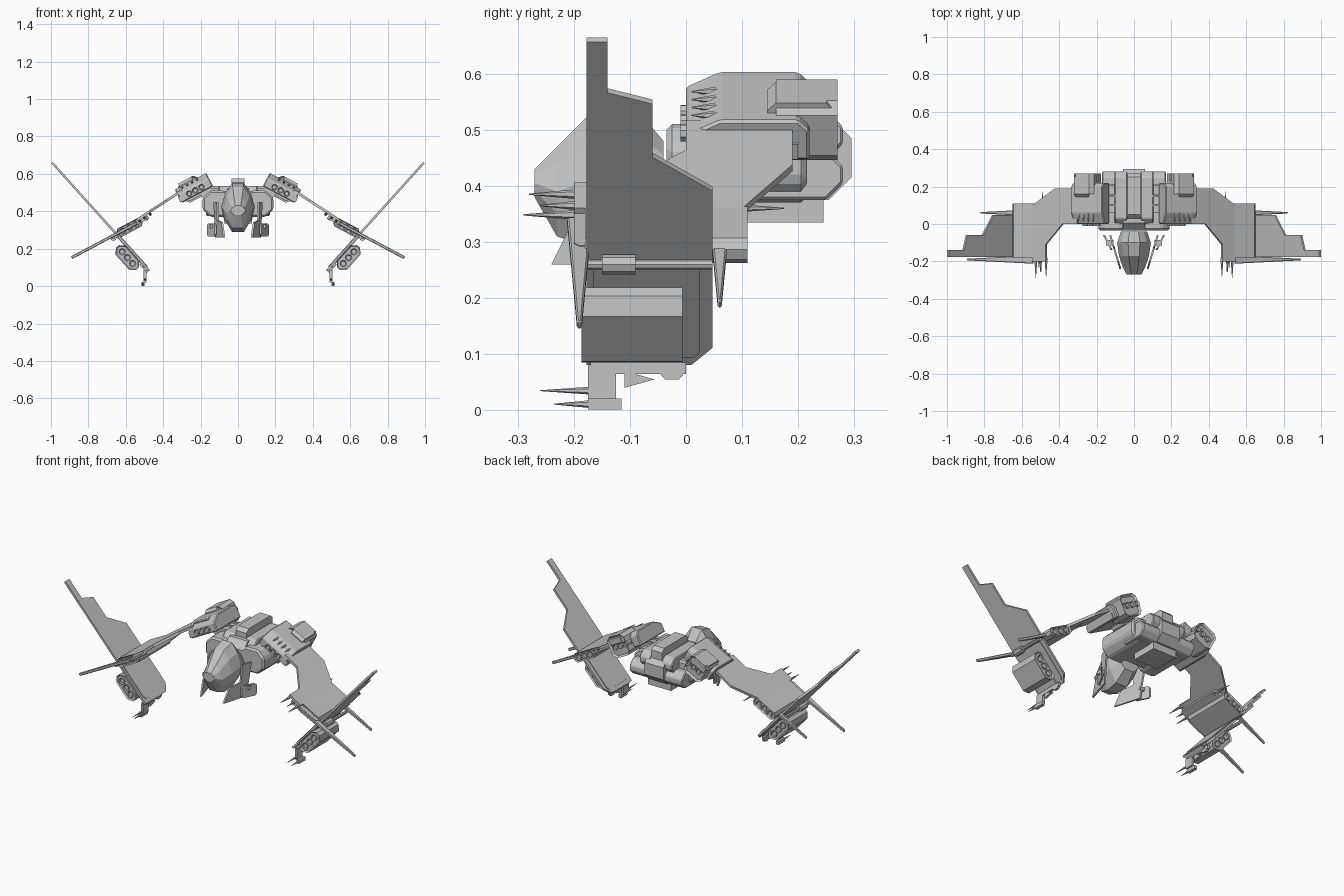
import bpy, bmesh, math
from mathutils import Matrix, Vector

default_cube = bpy.data.objects.get("Cube")
if default_cube:
    bpy.data.objects.remove(default_cube, do_unlink=True)

hull_grey = bpy.data.materials.new("hull_grey")
hull_grey.use_nodes = True
hull_grey.diffuse_color = (0.55, 0.55, 0.55, 1)
shader = hull_grey.node_tree.nodes["Principled BSDF"]
shader.inputs["Base Color"].default_value = hull_grey.diffuse_color

X, Y, Z = Vector((1, 0, 0)), Vector((0, 1, 0)), Vector((0, 0, 1))


def finish(name, bm, paired):
    """Turn a bmesh into a flat-shaded object, mirrored across x if paired."""
    bmesh.ops.recalc_face_normals(bm, faces=bm.faces)
    mesh = bpy.data.meshes.new(name)
    bm.to_mesh(mesh)
    bm.free()
    mesh.materials.append(hull_grey)
    part = bpy.data.objects.new(name, mesh)
    bpy.context.scene.collection.objects.link(part)
    if paired:
        mirror = part.modifiers.new("both_sides", "MIRROR")
        mirror.use_mirror_merge = False


def axes(across, up, along, origin=(0, 0, 0)):
    """Working axes: outlines lie in across/up and are extruded along."""
    return Matrix(list(zip(across, up, along, origin)) + [(0, 0, 0, 1)])


def skin(bm, rings):
    """Join rings of points with side faces and close both ends."""
    rings = [[bm.verts.new(point) for point in ring] for ring in rings]
    for ring, following in zip(rings, rings[1:]):
        for i in range(len(ring)):
            bm.faces.new((ring[i - 1], ring[i], following[i], following[i - 1]))
    ends = [bm.faces.new(rings[0]), bm.faces.new(rings[-1])]
    bmesh.ops.recalc_face_normals(bm, faces=bm.faces)
    return ends


def extrude(name, frame, outline, start, end, paired=True, bevel=0, recess=0):
    bm = bmesh.new()
    ends = skin(bm, [[frame @ Vector((a, b, t)) for a, b in outline] for t in (start, end)])
    if recess:
        bmesh.ops.inset_individual(bm, faces=ends, thickness=recess, depth=-recess)
    if bevel:
        bmesh.ops.bevel(bm, geom=bm.edges[:], offset=bevel, segments=1, affect="EDGES")
    finish(name, bm, paired)


def plate(name, frame, outline, thickness, **options):
    extrude(name, frame, outline, -thickness / 2, thickness / 2, **options)


def block(name, frame, centre, size, cut=0, **options):
    """Box given by centre and size, with the outline's corners cut off."""
    a, b, t = centre
    w, h, length = (s / 2 for s in size)
    outline = []
    for sx, sy in ((-1, -1), (1, -1), (1, 1), (-1, 1)):
        corner = [(a + sx * w, b + sy * (h - cut)), (a + sx * (w - cut), b + sy * h)]
        outline += (corner if sx == sy else corner[::-1]) if cut else corner[:1]
    extrude(name, frame, outline, t - length, t + length, **options)


def tube(name, frame, a, b, radius, start, end, recess=0):
    turns = [math.tau * i / 8 for i in range(8)]
    outline = [(a + radius * math.cos(t), b + radius * math.sin(t)) for t in turns]
    extrude(name, frame, outline, start, end, recess=recess)


def triple(name, frame, spacing, height, start, end):
    """Row of three open nozzles."""
    for i in (-1, 0, 1):
        tube(name, frame, i * spacing, height, spacing * 0.43, start, end, recess=0.005)


def spike(name, base, tip, radius=0.01):
    base, tip = Vector(base), Vector(tip)
    span = tip - base
    place = Matrix.Translation((base + tip) / 2) @ span.to_track_quat("Z", "Y").to_matrix().to_4x4()
    bm = bmesh.new()
    bmesh.ops.create_cone(bm, cap_ends=True, segments=6, radius1=radius, radius2=radius / 9,
                          depth=span.length, matrix=place)
    finish(name, bm, True)


def tilt(degrees):
    """Unit direction at an angle in the front plane, and its normal."""
    t = math.radians(degrees)
    return Vector((math.cos(t), 0, math.sin(t))), Vector((-math.sin(t), 0, math.cos(t)))


FRONT = axes(X, Z, Y)
SIDE = axes(Y, Z, X)

# Cockpit, faceted and blunt
half = [(0.35, 1), (0.75, 0.8), (1, 0.5), (0.85, 0.25), (0.4, 0)]
facets = half + [(-p, q) for p, q in reversed(half)]
stations = [(-0.27, 0.04, 0.38, 0.43), (-0.23, 0.06, 0.31, 0.47), (-0.17, 0.08, 0.29, 0.53),
            (-0.1, 0.09, 0.3, 0.55), (-0.04, 0.07, 0.36, 0.48)]
cockpit = bmesh.new()
skin(cockpit, [[(w * p, y, low + (high - low) * q) for p, q in facets] for y, w, low, high in stations])
finish("cockpit", cockpit, False)

# Fins hanging beside the cockpit, spreading towards the back
inner = axes(Y + 0.3 * X, Z, X, 0.145 * X)
plate("cheek_fin", inner, [(-0.24, 0.26), (-0.2, 0.34), (-0.13, 0.35), (-0.12, 0.45), (-0.06, 0.45),
                           (-0.08, 0.34), (-0.09, 0.26)], 0.01)
outer = axes(Y + 0.5 * X, Z, X, 0.19 * X)
block("outer_cheek_fin", outer, (-0.1, 0.3, 0), (0.08, 0.07, 0.01), cut=0.01)
block("cheek_link", FRONT, (0.13, 0.32, -0.1), (0.04, 0.02, 0.03))

# Torso: core, side lobes with engines, back humps, spine and belly
block("torso_core", SIDE, (0.13, 0.45, 0), (0.33, 0.15, 0.12), cut=0.04, paired=False)
block("side_lobe", FRONT, (0.11, 0.44, 0.09), (0.16, 0.14, 0.25), cut=0.04, bevel=0.01)
block("lobe_engine", SIDE, (0.19, 0.42, 0.11), (0.18, 0.09, 0.12), cut=0.03, bevel=0.005)
block("back_hump", SIDE, (0.14, 0.49, 0.07), (0.28, 0.09, 0.07), cut=0.03, bevel=0.005)
block("spine", SIDE, (0.15, 0.53, 0), (0.24, 0.09, 0.07), cut=0.02, paired=False)
block("belly", SIDE, (0.17, 0.37, 0), (0.15, 0.07, 0.15), paired=False)
for rib_y in (0.1, 0.15):
    block("back_rib", FRONT, (0.1, 0.51, rib_y), (0.12, 0.05, 0.01))

# Shoulder pods, tilted outwards, each with a thruster and launchers
OUT, UP = tilt(-28)
centre = Vector((0.235, 0, 0.525))
POD_SIDE = axes(Y, UP, OUT, centre)
POD_FRONT = axes(OUT, UP, Y, centre)
pod = [(0, -0.04), (0, 0.01), (0.06, 0.04), (0.2, 0.04), (0.22, 0.02), (0.22, -0.04)]
plate("shoulder_pod", POD_SIDE, pod, 0.19, bevel=0.005)
block("shoulder_side_plate", POD_SIDE, (0.1, -0.02, 0.09), (0.2, 0.03, 0.02))
block("shoulder_thruster", POD_FRONT, (0.015, 0, 0.215), (0.12, 0.12, 0.11), cut=0.02, recess=0.01)
block("thruster_cowl", POD_SIDE, (0.205, 0.03, 0.025), (0.12, 0.06, 0.08), cut=0.015)
triple("shoulder_nozzle", POD_FRONT, 0.037, 0, 0.23, 0.27)
triple("shoulder_launcher", POD_FRONT, 0.037, -0.015, -0.01, 0.03)
for i in range(4):
    across = 0.03 * i - 0.035
    spike("shoulder_fin", POD_FRONT @ Vector((across, 0.03, 0.06)), POD_FRONT @ Vector((across, 0.03, 0.01)))
block("shoulder_joint", FRONT, (0.14, 0.5, 0.11), (0.13, 0.05, 0.1), cut=0.015)

# Flat bent arm from the shoulder to the outer wings
ARM_DOWN, ARM_UP = tilt(-33)
ARM = axes(ARM_DOWN / ARM_DOWN.x, Y, ARM_UP, 0.705 * Z)
arm = [(0.3, 0), (0.38, 0), (0.47, -0.11), (0.47, -0.2), (0.54, -0.2), (0.54, 0.1), (0.42, 0.19), (0.3, 0.19)]
plate("arm", ARM, arm, 0.014)

# Lower wing blade with two long outer spikes and an engine pod
BLADE = axes(OUT / OUT.x, Y, UP, 0.625 * Z)
block("blade_plate", BLADE, (0.56, -0.06, 0), (0.16, 0.28, 0.02), cut=0.01)
for name, y, root, tip_x in (("front", -0.19, 0.022, 0.89), ("rear", 0.06, 0.018, 0.82)):
    tip = root / 5
    fin = [(0.54, y - root), (tip_x, y - tip), (tip_x, y + tip), (0.54, y + root)]
    plate(f"blade_{name}_spike", BLADE, fin, 0.016, bevel=0.003)
BLADE_POD = axes(OUT, UP, Y, (0.58, 0, 0.313))
block("blade_pod", BLADE_POD, (0, 0, -0.035), (0.15, 0.05, 0.29), cut=0.015, recess=0.006)
triple("blade_nozzle", BLADE_POD, 0.04, 0, -0.18, 0.11)

# Prongs on the arm's inner edge
for x, tip_y in ((0.47, -0.28), (0.5, -0.26), (0.525, -0.29)):
    z = 0.7 - 0.67 * x
    spike("arm_prong", (x, -0.18, z), (x, tip_y, z))
spike("arm_rear_prong", (0.49, 0.05, 0.36), (0.49, 0.175, 0.36))

# Tall stepped wing crossing the blade, with its engine pod
RISE, INWARD = tilt(48)
WING = axes(Y, RISE / RISE.z, -INWARD, 0.4 * X)
FORE, AFT, LOW = -0.177, 0.047, 0.085
tall = [(FORE, LOW), (0.01, LOW), (AFT, 0.115), (AFT, 0.395), (-0.06, 0.455), (-0.06, 0.55),
        (-0.14, 0.57), (-0.14, 0.66), (FORE, 0.66)]
plate("tall_wing", WING, tall, 0.012)
block("wing_root_panel", WING, (-0.07, 0.185, 0), (0.19, 0.17, 0.02), cut=0.012)
WING_POD = axes(RISE, -INWARD, Y, (0.56, 0, 0.18))
block("wing_pod", WING_POD, (0, 0.042, -0.096), (0.16, 0.074, 0.18), cut=0.026, recess=0.007)
triple("wing_nozzle", WING_POD, 0.042, 0.042, -0.186, -0.006)

# Hinge rod where the wings cross
tube("hinge_rod", FRONT, 0.665, 0.26, 0.009, FORE, AFT)
tube("hinge_collar", FRONT, 0.665, 0.26, 0.018, -0.15, -0.09)

# Clawed foot under the tall wing
block("foot_plate", SIDE, (-0.085, 0.075, 0.497), (0.17, 0.02, 0.014))
block("foot_heel", SIDE, (-0.025, 0.065, 0.497), (0.04, 0.02, 0.014), cut=0.008)
block("foot_shin", SIDE, (-0.15, 0.05, 0.497), (0.05, 0.06, 0.014))
block("foot_toe", SIDE, (-0.145, 0.011, 0.508), (0.06, 0.02, 0.018))
plate("foot_hook", axes(Y, Z, X, 0.497 * X), [(-0.11, 0.07), (-0.11, 0.04), (-0.056, 0.055)], 0.012)
block("foot_strut", WING_POD, (-0.1, 0.01, -0.09), (0.06, 0.02, 0.14))
for x, z, tip_y in ((0.497, 0.035, -0.26), (0.509, 0.011, -0.235)):
    spike("foot_prong", (x, -0.17, z), (x, tip_y, z), 0.007)
